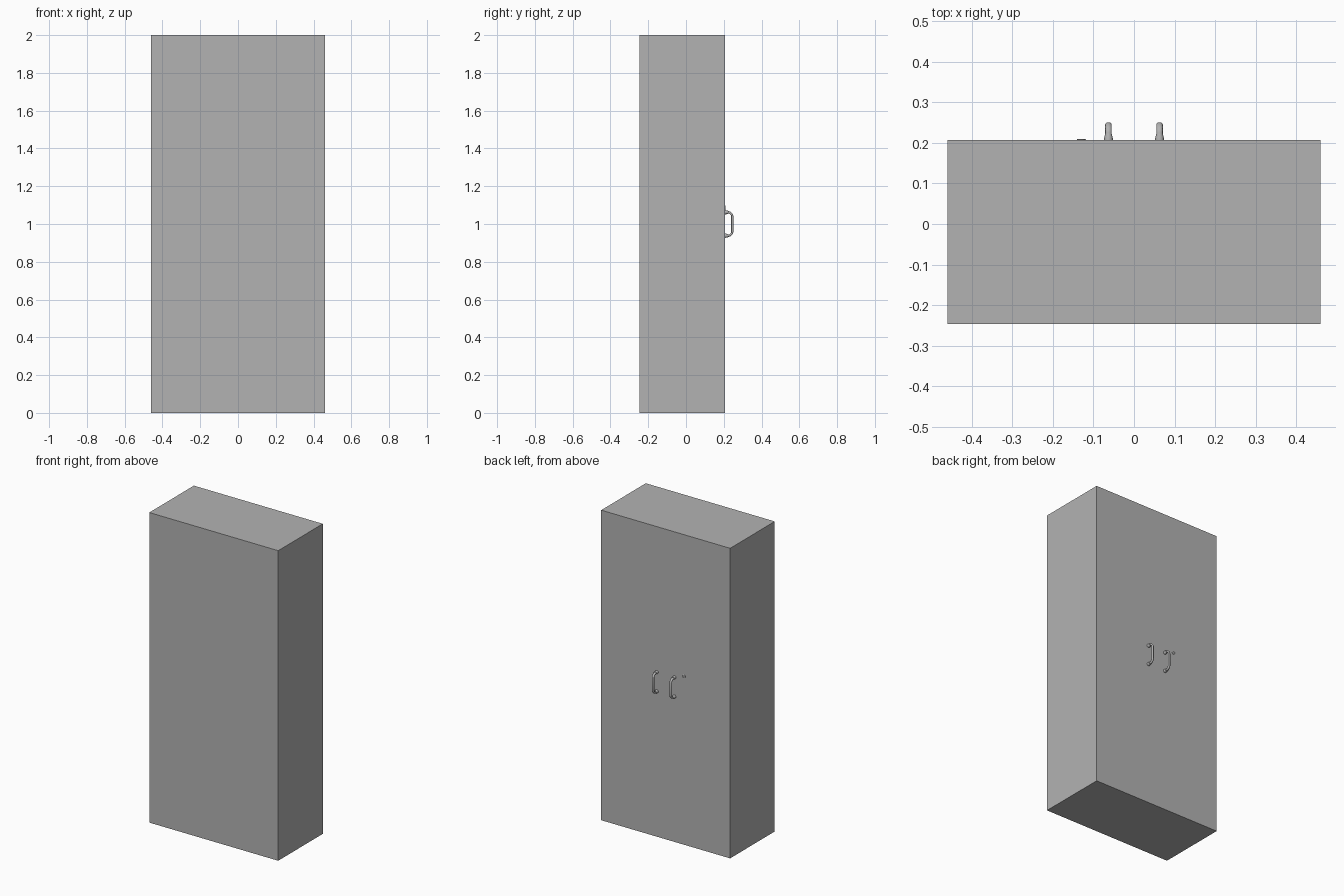
import bpy, bmesh, math
from mathutils import Vector

cube = bpy.data.objects.get("Cube")
if cube:
    bpy.data.objects.remove(cube, do_unlink=True)

grey = bpy.data.materials.new("plain grey")
grey.use_nodes = True
colour = (0.45, 0.45, 0.45, 1)
grey.diffuse_color = colour
grey.node_tree.nodes["Principled BSDF"].inputs["Base Color"].default_value = colour

DOOR_Y = 0.207


def finish(name, bm):
    bmesh.ops.recalc_face_normals(bm, faces=bm.faces)
    mesh = bpy.data.meshes.new(name)
    bm.to_mesh(mesh)
    bm.free()
    mesh.materials.append(grey)
    obj = bpy.data.objects.new(name, mesh)
    bpy.context.collection.objects.link(obj)
    return obj


def skin(bm, rings):
    """Join rings of points into a closed tube."""
    rings = [[bm.verts.new(p) for p in ring] for ring in rings]
    n = len(rings[0])
    for a, b in zip(rings, rings[1:]):
        for i in range(n):
            j = (i + 1) % n
            bm.faces.new((a[i], a[j], b[j], b[i]))
    bm.faces.new(rings[0])
    bm.faces.new(rings[-1])


def turned(bm, x, z, profile, sides=16):
    """Disc stack facing the door: profile is (radius, distance from door)."""
    angles = [math.tau * i / sides for i in range(sides)]
    skin(bm, [[(x + r * math.cos(a), DOOR_Y + d, z + r * math.sin(a))
               for a in angles] for r, d in profile])


# Cabinet body
bm = bmesh.new()
bmesh.ops.create_cube(bm, size=1)
for v in bm.verts:
    v.co = (v.co.x * 0.92, v.co.y * 0.454 - 0.02, v.co.z * 2 + 1)
finish("cabinet_body", bm)


# Pull handles: a bent grip with a flared foot at each end
def handle(name, x):
    bm = bmesh.new()
    mid, sides = 1.0, 12
    half = [(0.0, 0.062), (0.018, 0.062), (0.026, 0.06), (0.036, 0.05), (0.038, 0.042)]
    path = [Vector((x, DOOR_Y + d, mid + h)) for d, h in half]
    path += [Vector((x, DOOR_Y + d, mid - h)) for d, h in reversed(half)]
    rings = []
    for i, p in enumerate(path):
        tangent = (path[min(i + 1, len(path) - 1)] - path[max(i - 1, 0)]).normalized()
        across = Vector((1, 0, 0))
        up = tangent.cross(across)
        rings.append([p + across * 0.008 * math.cos(math.tau * k / sides)
                      + up * 0.006 * math.sin(math.tau * k / sides) for k in range(sides)])
    skin(bm, rings)
    for h in (-0.062, 0.062):
        turned(bm, x, mid + h, [(0.011, 0), (0.0105, 0.006), (0.008, 0.016)])
    obj = finish(name, bm)
    for poly in obj.data.polygons:
        poly.use_smooth = len(poly.vertices) == 4
    return obj


handle("left_handle", 0.063)
handle("right_handle", -0.063)

# Lock beside the right handle, with a raised rim and recessed centre
bm = bmesh.new()
turned(bm, -0.13, 1.086, [(0.011, 0), (0.011, 0.002), (0.009, 0.003),
                          (0.007, 0.003), (0.006, 0.002)])
finish("door_lock", bm)
